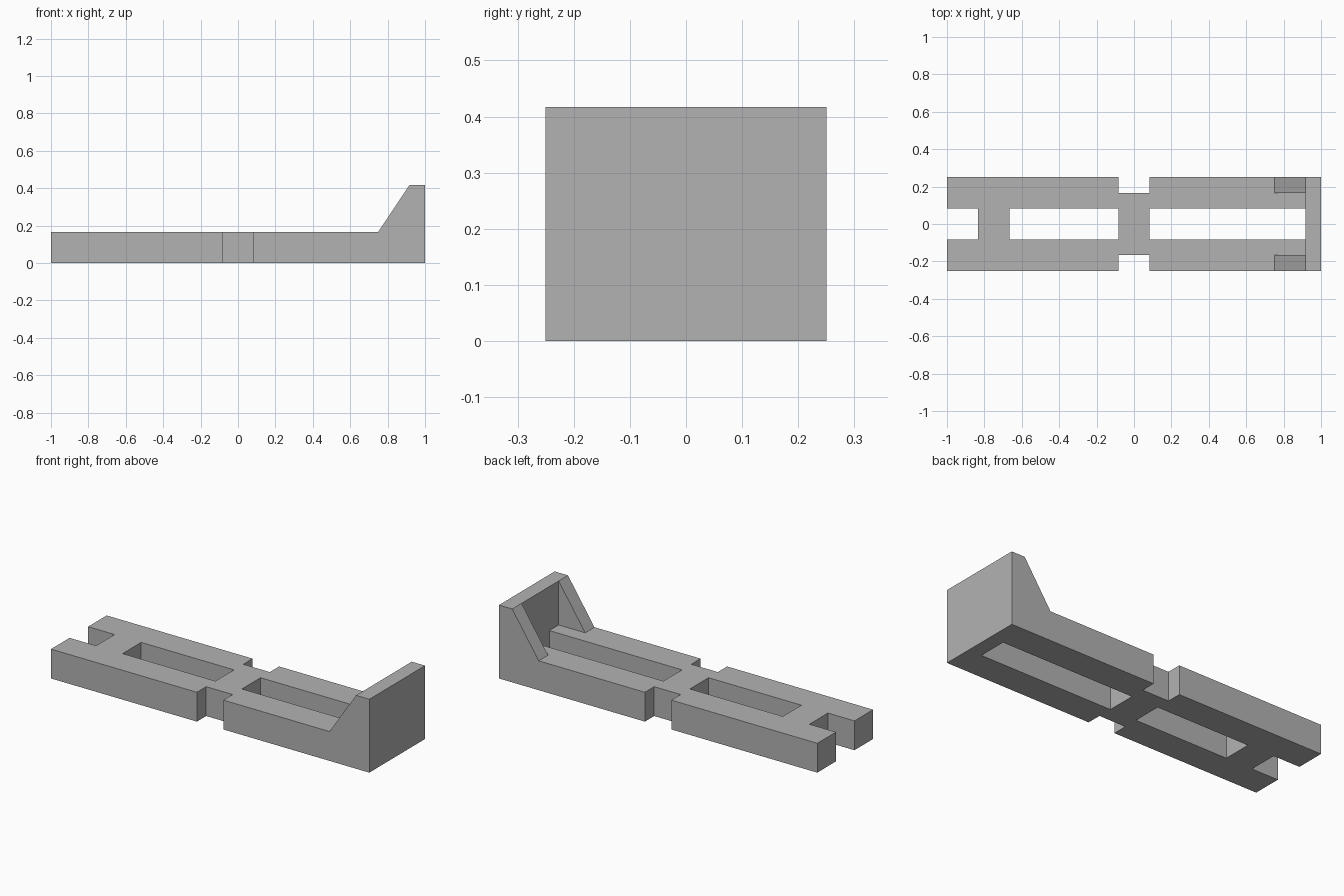
import bpy
from mathutils import Matrix

cube = bpy.data.objects.get("Cube")
if cube:
    bpy.data.objects.remove(cube, do_unlink=True)

U = 1 / 12          # layout module
BASE = 2 * U        # frame thickness
TOP = 5 * U         # end wall height

grey = bpy.data.materials.new("plain grey")
grey.use_nodes = True
color = (0.45, 0.45, 0.45, 1)
grey.diffuse_color = color
grey.node_tree.nodes["Principled BSDF"].inputs["Base Color"].default_value = color


def prism(name, loops, depth, matrix):
    """Extrude closed outlines (the first outer, the others holes), given in modules."""
    curve = bpy.data.curves.new(name, "CURVE")
    curve.dimensions = "2D"
    curve.fill_mode = "BOTH"
    curve.extrude = depth / 2
    for loop in loops:
        spline = curve.splines.new("POLY")
        spline.points.add(len(loop) - 1)
        for point, (a, b) in zip(spline.points, loop):
            point.co = (a * U, b * U, 0, 1)
        spline.use_cyclic_u = True
    obj = bpy.data.objects.new(name, curve)
    bpy.context.collection.objects.link(obj)
    bpy.ops.object.select_all(action="DESELECT")
    obj.select_set(True)
    bpy.context.view_layer.objects.active = obj
    bpy.ops.object.convert(target="MESH")
    obj = bpy.context.object
    obj.data.transform(matrix)
    obj.data.materials.clear()
    obj.data.materials.append(grey)
    for face in obj.data.polygons:
        face.use_smooth = False
    return obj


# Frame: twin rails, narrow waist, forked end and two openings
half = [(-10, 1), (-12, 1), (-12, 3), (-1, 3), (-1, 2), (1, 2), (1, 3), (11, 3), (11, 1), (1, 1)]
outline = half + [(x, -y) for x, y in reversed(half)]
window = [(-8, -1), (-1, -1), (-1, 1), (-8, 1)]
prism("frame", [outline, window], BASE, Matrix.Translation((0, 0, BASE / 2)))

# Upright end wall
wall = [(11, -3), (12, -3), (12, 3), (11, 3)]
prism("end_wall", [wall], TOP, Matrix.Translation((0, 0, TOP / 2)))

# Sloped braces at both sides of the wall
stand_up = Matrix(((1, 0, 0, 0), (0, 0, -1, 0), (0, 1, 0, 0), (0, 0, 0, 1)))
for name, side in (("front_brace", -1), ("back_brace", 1)):
    place = Matrix.Translation((0, side * 2.5 * U, 0)) @ stand_up
    prism(name, [[(9, 2), (11, 2), (11, 5)]], U, place)
